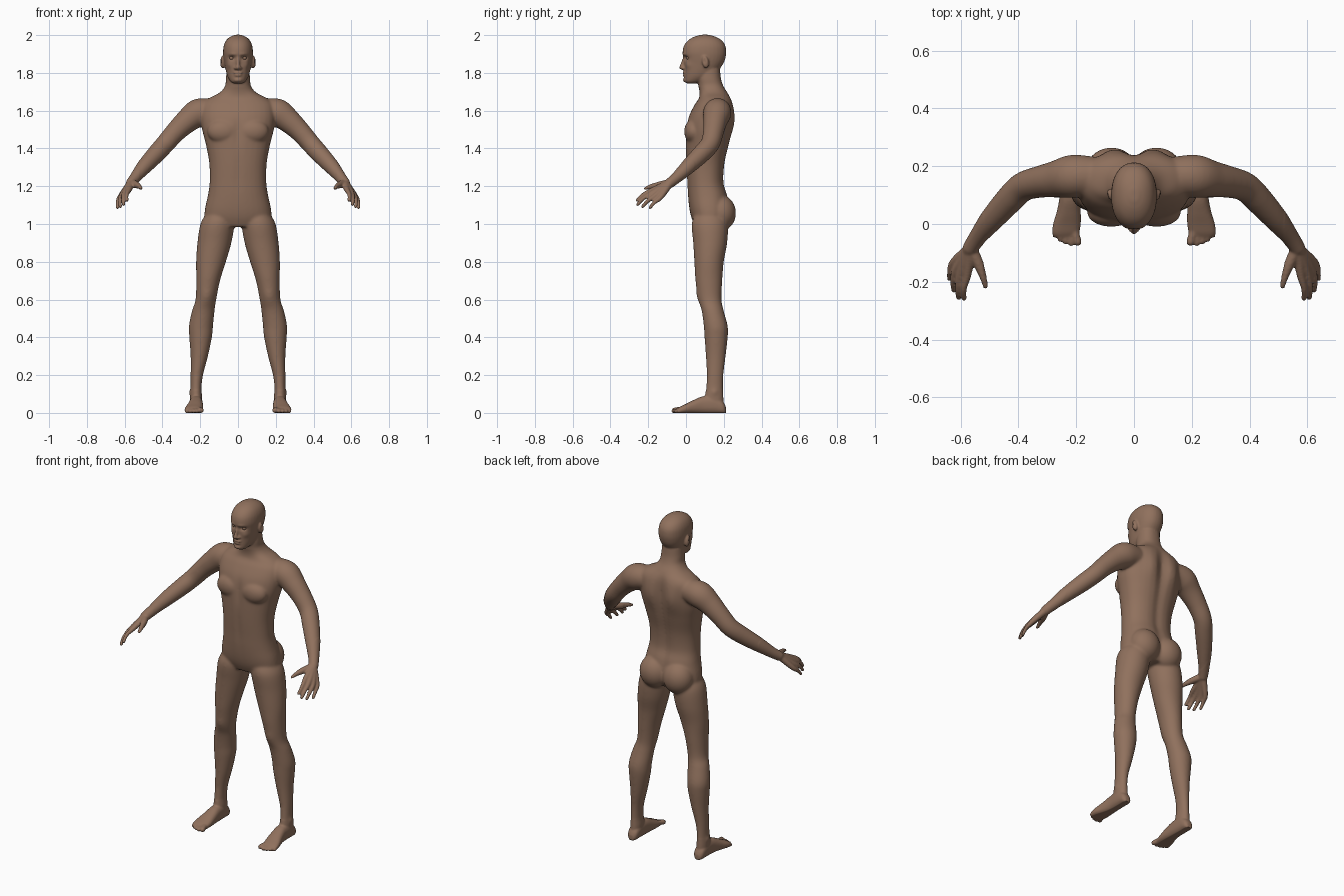
import bpy, bmesh, math
from mathutils import Vector, Matrix

SEG = 32
bm = bmesh.new()


def spline(keys, n=5):
    """Catmull-Rom through tuples of numbers."""
    k = [keys[0]] + list(keys) + [keys[-1]]
    out = []
    for i in range(1, len(k) - 2):
        for s in range(n):
            t = s / n
            out.append([0.5 * (2*b + (c-a)*t + (2*a-5*b+4*c-d)*t*t + (3*b-a-3*c+d)*t**3)
                        for a, b, c, d in zip(*k[i-1:i+3])])
    return out + [list(keys[-1])]


def unit_ring(e=2.0):
    def f(v):
        return math.copysign(abs(v) ** (2 / e), v)
    return [(f(math.cos(a)), f(math.sin(a))) for a in
            (2 * math.pi * i / SEG for i in range(SEG))]


def skin(rings, mirror):
    for side in ((1, -1) if mirror else (1,)):
        vs = [[bm.verts.new((p[0] * side, p[1], p[2])) for p in r] for r in rings]
        for a, b in zip(vs, vs[1:]):
            for i in range(SEG):
                j = (i + 1) % SEG
                bm.faces.new((a[i], a[j], b[j], b[i]))
        bm.faces.new(vs[0])
        bm.faces.new(vs[-1])


def column(keys, mirror=False, e=2.2):
    """Keys: z, centre x, half width, front y, back y, groove at the back."""
    rings = []
    for z, cx, rx, y0, y1, g in spline(keys):
        ring = []
        for u, v in unit_ring(e):
            y = (y0 + y1) / 2 + v * (y1 - y0) / 2
            if v > 0:
                y -= g * math.exp(-(u * rx / 0.03) ** 2)
            ring.append((cx + u * rx, y, z))
        rings.append(ring)
    skin(rings, mirror)


def tube(keys, mirror=True):
    """Keys: x, y, z, radius, with rounded ends."""
    pts = spline(keys)
    P = [Vector(p[:3]) for p in pts]
    R = [p[3] for p in pts]
    d0, d1 = (P[0] - P[1]).normalized(), (P[-1] - P[-2]).normalized()
    r0, r1 = R[0], R[-1]
    P = [P[0] + d0*r0*.9, P[0] + d0*r0*.6] + P + [P[-1] + d1*r1*.6, P[-1] + d1*r1*.9]
    R = [r0*.4, r0*.8] + R + [r1*.8, r1*.4]
    rings = []
    for i, p in enumerate(P):
        d = (P[min(i+1, len(P)-1)] - P[max(i-1, 0)]).normalized()
        u = d.cross(Vector((0.3, 0.6, 0.74))).normalized()
        w = d.cross(u)
        rings.append([p + (u * a + w * b) * R[i] for a, b in unit_ring()])
    skin(rings, mirror)


def blob(c, r, tilt=0.0, mirror=True):
    for side in ((1, -1) if mirror else (1,)):
        m = (Matrix.Translation((c[0]*side, c[1], c[2])) @ Matrix.Rotation(tilt, 4, 'X')
             @ Matrix.Diagonal((*r, 1)))
        bmesh.ops.create_uvsphere(bm, u_segments=24, v_segments=16, radius=1, matrix=m)


# Torso and neck
column([(.985, 0, .14, .05, .20, 0), (1.03, 0, .175, .03, .225, 0), (1.08, 0, .175, .018, .23, .005),
        (1.15, 0, .160, .01, .222, .01), (1.22, 0, .150, .006, .203, .012),
        (1.32, 0, .152, .0, .208, .012), (1.42, 0, .170, -.002, .23, .014),
        (1.50, 0, .190, .0, .245, .016), (1.57, 0, .197, .015, .25, .016),
        (1.63, 0, .190, .045, .248, .012), (1.665, 0, .155, .068, .238, .006),
        (1.695, 0, .098, .072, .22, 0), (1.73, 0, .069, .066, .198, 0),
        (1.77, 0, .064, .06, .185, 0), (1.82, 0, .06, .06, .18, 0)], e=2.3)
blob((.078, .04, 1.49), (.085, .05, .065))        # chest
blob((.078, .183, 1.058), (.09, .082, .095))      # buttocks

# Legs
column([(1.06, .095, .07, .05, .20, 0), (1.0, .109, .09, .03, .222, 0), (.9, .125, .09, .038, .218, 0),
        (.8, .143, .079, .044, .200, 0), (.7, .158, .063, .05, .192, 0), (.6, .170, .055, .066, .188, 0),
        (.54, .184, .060, .083, .20, 0), (.46, .196, .064, .094, .221, 0), (.4, .198, .060, .098, .221, 0),
        (.3, .205, .046, .105, .21, 0), (.2, .218, .033, .11, .198, 0), (.13, .222, .029, .106, .196, 0),
        (.08, .222, .032, .10, .198, 0), (.03, .222, .03, .11, .20, 0)], True, 2.0)

# Feet and toes
foot = [(.212, .222, .015, .03), (.195, .222, .03, .06), (.15, .222, .034, .09), (.09, .222, .036, .088),
        (.04, .226, .042, .068), (0, .232, .048, .048), (-.03, .236, .047, .034), (-.045, .237, .04, .024)]
skin([[(cx + u * rx, y, -.005 + (1 + v) * (h + .005) / 2) for u, v in unit_ring(2.4)]
      for y, cx, rx, h in spline(foot)], True)
for x0, x1, y1, r in ((.204, .195, -.062, .0145), (.221, .217, -.067, .0105), (.237, .236, -.062, .010),
                      (.252, .255, -.053, .010), (.266, .273, -.038, .010)):
    tube([(x0, .0, .018, r), (x0, -.03, .018, r), (x1, y1, r - .001, r)])

# Arms
tube([(.14, .168, 1.60, .065), (.21, .165, 1.588, .075), (.27, .155, 1.545, .064), (.33, .145, 1.488, .055),
      (.385, .128, 1.425, .051), (.43, .085, 1.375, .049), (.49, .018, 1.31, .042),
      (.54, -.045, 1.25, .031), (.567, -.085, 1.217, .027)])

# Palm bones with fingers, then thumb
W = (.566, -.085, 1.218)
for k, m, t in (((.576, -.172, 1.182), (.589, -.225, 1.156), (.588, -.258, 1.125)),
                ((.599, -.172, 1.167), (.609, -.225, 1.136), (.606, -.256, 1.103)),
                ((.615, -.158, 1.153), (.625, -.202, 1.122), (.623, -.230, 1.092)),
                ((.624, -.133, 1.143), (.636, -.166, 1.115), (.638, -.190, 1.087))):
    tube([(*W, .021), (*k, .0145), (*m, .0105), (*t, .009)])
tube([(.560, -.09, 1.217, .02), (.537, -.14, 1.207, .018), (.519, -.19, 1.197, .0125), (.512, -.219, 1.187, .0095)])

# Head
column([(1.744, 0, .024, .005, .05, 0), (1.755, 0, .040, -.009, .09, 0), (1.78, 0, .055, -.010, .14, 0),
        (1.81, 0, .064, -.010, .170, 0), (1.85, 0, .072, -.010, .198, 0), (1.88, 0, .077, -.013, .209, 0),
        (1.91, 0, .079, -.018, .213, 0), (1.945, 0, .075, -.010, .208, 0), (1.973, 0, .062, .012, .188, 0),
        (1.992, 0, .04, .045, .155, 0), (2.002, 0, .014, .08, .12, 0)])
tube([(0, -.008, 1.882, .008), (0, -.018, 1.85, .0095), (0, -.024, 1.829, .0125)], False)   # nose
blob((.013, -.014, 1.825), (.009, .012, .008))                 # nostrils
blob((0, -.010, 1.801), (.024, .010, .006), 0, False)          # lips
blob((0, -.009, 1.788), (.021, .010, .006), 0, False)
blob((0, -.004, 1.762), (.022, .012, .012), 0, False)          # chin
blob((.080, .103, 1.858), (.016, .018, .034), .18)             # ears

bmesh.ops.recalc_face_normals(bm, faces=bm.faces[:])
raw = bpy.data.meshes.new("body_raw")
bm.to_mesh(raw)
bm.free()
src = bpy.data.objects.new("body_raw", raw)
bpy.context.collection.objects.link(src)

# Fuse the parts into one smooth skin
rem = src.modifiers.new("fuse", 'REMESH')
rem.mode = 'VOXEL'
rem.voxel_size = .005
smo = src.modifiers.new("smooth", 'SMOOTH')
smo.factor, smo.iterations = .5, 5
mesh = bpy.data.meshes.new_from_object(src.evaluated_get(bpy.context.evaluated_depsgraph_get()))
bpy.data.objects.remove(src)
body = bpy.data.objects.new("body", mesh)
bpy.context.collection.objects.link(body)

# Sculpt dabs: centre, falloff radii, push (mirrored)
dabs = [((.033, -.006, 1.879), (.017, .03, .011), (0, .015, 0)),      # eye sockets
        ((.030, -.012, 1.898), (.022, .03, .008), (0, -.004, 0)),     # brows
        ((.046, .005, 1.842), (.018, .03, .018), (.003, -.004, 0)),   # cheeks
        ((0, -.018, 1.7945), (.02, .03, .003), (0, .005, 0)),         # mouth line
        ((.097, .098, 1.862), (.012, .008, .017), (-.007, 0, 0)),     # ear hollows
        ((0, -.005, 1.49), (.018, .05, .07), (0, .009, 0)),           # breastbone
        ((0, .0, 1.27), (.015, .05, .12), (0, .004, 0)),              # belly line
        ((.075, .245, 1.55), (.045, .05, .08), (0, .014, 0)),         # shoulder blades
        ((.165, .065, .62), (.03, .03, .035), (0, -.006, 0)),         # kneecaps
        ((.25, .15, .11), (.015, .018, .018), (.005, 0, 0))]          # ankles
for v in mesh.vertices:
    x, y, z = v.co
    s = -1 if x < 0 else 1
    for c, r, p in dabs:
        d = ((x*s - c[0]) / r[0])**2 + ((y - c[1]) / r[1])**2 + ((z - c[2]) / r[2])**2
        if d < 6:
            w = math.exp(-d)
            v.co += Vector((p[0] * s * w, p[1] * w, p[2] * w))
    v.co.z = max(v.co.z, 0)

# Extra softening where limbs meet the torso
soft = body.vertex_groups.new(name="soft")
soft.add([v.index for v in mesh.vertices if .12 < v.co.z < 1.72 and abs(v.co.x) < .52], 1, 'REPLACE')
sm2 = body.modifiers.new("soften", 'SMOOTH')
sm2.factor, sm2.iterations, sm2.vertex_group = .5, 25, "soft"
mesh.shade_smooth()

skin_mat = bpy.data.materials.new("skin")
skin_mat.diffuse_color = (.28, .165, .11, 1)
mesh.materials.clear()
mesh.materials.append(skin_mat)

# Eyes
for side, name in ((1, "left_eye"), (-1, "right_eye")):
    bpy.ops.mesh.primitive_uv_sphere_add(segments=24, ring_count=16, radius=.0125,
                                         location=(.033 * side, .0145, 1.879))
    eye = bpy.context.object
    eye.name = name
    eye.data.shade_smooth()
    eye.data.materials.append(skin_mat)
